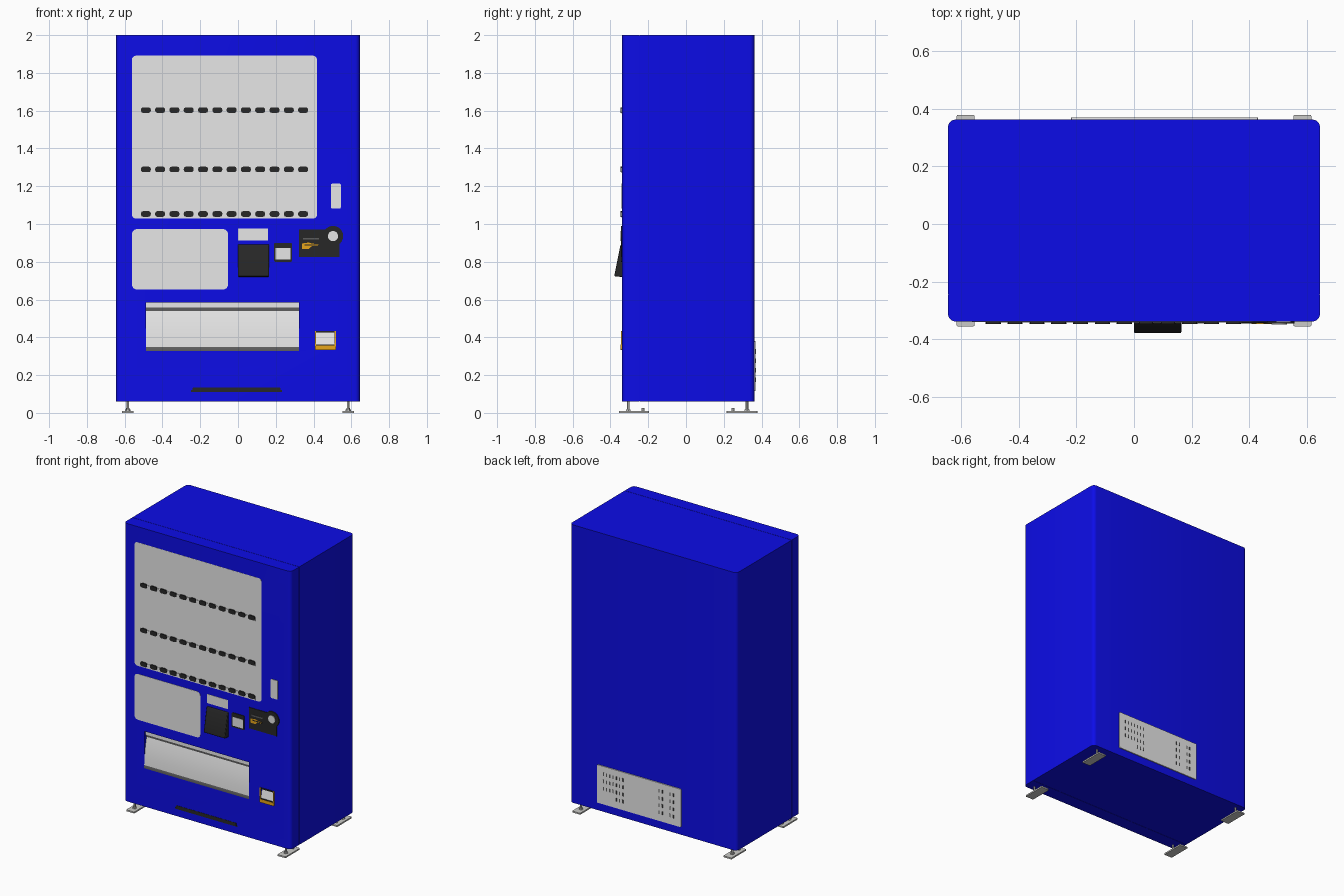
import bpy, bmesh, math

if "Cube" in bpy.data.objects:
    bpy.data.objects.remove(bpy.data.objects["Cube"])

def material(name, r, g, b):
    m = bpy.data.materials.new(name)
    m.diffuse_color = (r, g, b, 1)
    m.use_nodes = True
    m.node_tree.nodes["Principled BSDF"].inputs["Base Color"].default_value = m.diffuse_color
    return m

BLUE = material("blue_paint", 0.004, 0.004, 0.82)
LIGHT = material("light_grey", 0.8, 0.8, 0.8)
BLACK = material("black_plastic", 0.02, 0.02, 0.02)
GREY = material("dark_grey", 0.11, 0.11, 0.11)
STEEL = material("steel", 0.6, 0.6, 0.58)
GOLD = material("amber", 0.8, 0.38, 0.01)

FRONT, BACK = -0.338, 0.362     # cabinet faces

def rrect(x0, x1, y0, y1, r=0.0, n=5, corners=(1, 1, 1, 1)):
    """Rounded rectangle outline; corners run right-top, left-top, left-bottom, right-bottom."""
    pts = []
    for i, (cx, cy, sx, sy) in enumerate([(x1, y1, -1, -1), (x0, y1, 1, -1),
                                          (x0, y0, 1, 1), (x1, y0, -1, 1)]):
        if r and corners[i]:
            for k in range(n + 1):
                a = math.pi / 2 * (i + k / n)
                pts.append((cx + sx * r + r * math.cos(a), cy + sy * r + r * math.sin(a)))
        else:
            pts.append((cx, cy))
    return pts

def circle(cx, cy, r, n=24):
    return [(cx + r * math.cos(2 * math.pi * k / n), cy + r * math.sin(2 * math.pi * k / n))
            for k in range(n)]

def prism(name, outlines, axis, a, b, mat):
    """Extrude one or more 2D outlines along an axis from a to b."""
    place = {"x": lambda p, t: (t, p[0], p[1]),
             "y": lambda p, t: (p[0], t, p[1]),
             "z": lambda p, t: (p[0], p[1], t)}[axis]
    bm = bmesh.new()
    for pts in outlines:
        lo = [bm.verts.new(place(p, a)) for p in pts]
        hi = [bm.verts.new(place(p, b)) for p in pts]
        bm.faces.new(lo)
        bm.faces.new(hi[::-1])
        for i in range(len(pts)):
            j = (i + 1) % len(pts)
            bm.faces.new((lo[i], hi[i], hi[j], lo[j]))
    bmesh.ops.recalc_face_normals(bm, faces=bm.faces[:])
    me = bpy.data.meshes.new(name)
    bm.to_mesh(me)
    bm.free()
    ob = bpy.data.objects.new(name, me)
    me.materials.append(mat)
    bpy.context.collection.objects.link(ob)
    return ob

def plate(name, x0, x1, z0, z1, mat, out=0.002, r=0.0, depth=0.004):
    """Plate on the front face, standing out from it by 'out'."""
    return prism(name, [rrect(x0, x1, z0, z1, r)], "y", FRONT - out, FRONT - out + depth, mat)

# Cabinet, door and the narrow seam between them
prism("cabinet", [rrect(-0.645, 0.645, -0.244, BACK, 0.026, 5, (1, 1, 0, 0))], "z", 0.06, 2.0, BLUE)
door = prism("door", [rrect(-0.645, 0.645, FRONT, -0.246, 0.026, 5, (0, 0, 1, 1))], "z", 0.06, 2.0, BLUE)
prism("door_seal", [rrect(-0.643, 0.643, -0.247, -0.243)], "z", 0.062, 1.998, BLUE)

# Recesses cut into the door
cutter = prism("recess_cutter", [rrect(-0.487, 0.323, 0.328, 0.585), rrect(0.412, 0.514, 0.345, 0.43)],
               "y", -0.36, -0.275, BLUE)
cutter.hide_render = True
cutter.hide_viewport = True
cut = door.modifiers.new("recesses", "BOOLEAN")
cut.operation = "DIFFERENCE"
cut.solver = "EXACT"
cut.object = cutter

# Display window with shelf strips and rows of buttons
plate("display_window", -0.561, 0.418, 1.029, 1.891, LIGHT, 0.001, 0.02)
for i, z in enumerate((1.603, 1.289, 1.053)):
    plate(f"button_strip_{i + 1}", -0.515, 0.372, z - 0.018, z + 0.008, LIGHT, 0.004)
    xs = [-0.488 + 0.0757 * k for k in range(12)]
    prism(f"button_row_{i + 1}", [rrect(x - 0.0265, x + 0.0265, z - 0.015, z + 0.015, 0.012, 2) for x in xs],
          "y", FRONT - 0.008, FRONT, BLACK)

# Plain front panels
plate("poster_panel", -0.561, -0.053, 0.653, 0.973, LIGHT, 0.002, 0.026)
plate("price_display", 0.0, 0.159, 0.913, 0.976, LIGHT)
plate("side_label", 0.492, 0.545, 1.082, 1.214, LIGHT, 0.004, 0.008, 0.006)

# Note acceptor: a wedge leaning out at the bottom
note = prism("note_acceptor", [[(FRONT + 0.002, 0.72), (-0.378, 0.722), (-0.378, 0.735),
                                (-0.348, 0.885), (-0.344, 0.892), (FRONT + 0.002, 0.892)]],
             "x", 0.0, 0.164, BLACK)
bev = note.modifiers.new("soft_edges", "BEVEL")
bev.width = 0.005
bev.segments = 2

# Card reader
plate("card_reader_frame", 0.190, 0.287, 0.80, 0.90, BLACK, 0.005, 0.008, 0.007)
plate("card_reader_face", 0.198, 0.279, 0.811, 0.873, LIGHT, 0.007, 0.004)

# Coin panel with return knob and amber coin slot
plate("coin_panel", 0.323, 0.538, 0.825, 0.971, BLACK, 0.004, 0.0, 0.006)
prism("coin_knob_ring", [circle(0.503, 0.936, 0.054)], "y", FRONT - 0.007, FRONT, BLACK)
prism("coin_knob", [circle(0.503, 0.936, 0.027)], "y", FRONT - 0.010, FRONT, LIGHT)
prism("coin_slot_guide", [[(0.338, 0.868), (0.375, 0.868), (0.388, 0.882), (0.425, 0.885),
                           (0.425, 0.893), (0.388, 0.897), (0.375, 0.902), (0.338, 0.897)]],
      "y", FRONT - 0.006, FRONT, GOLD)
plate("coin_slot", 0.352, 0.425, 0.886, 0.892, BLACK, 0.007)
plate("coin_guide_bar", 0.345, 0.43, 0.917, 0.927, GREY, 0.006)

# Dispensing hatch: header, groove, leaning flap and lower lip
X0, X1 = -0.487, 0.323
prism("hatch_back", [rrect(X0, X1, 0.328, 0.585)], "y", -0.282, -0.276, LIGHT)
prism("hatch_header", [rrect(-0.325, -0.28, 0.557, 0.585)], "x", X0, X1, LIGHT)
prism("hatch_groove", [rrect(-0.318, -0.28, 0.540, 0.557)], "x", X0, X1, GREY)
prism("hatch_flap", [[(-0.285, 0.35), (-0.339, 0.35), (-0.336, 0.40), (-0.326, 0.48),
                      (-0.312, 0.542), (-0.285, 0.542)]], "x", X0, X1, LIGHT)
prism("hatch_lip", [[(-0.285, 0.328), (-0.340, 0.328), (-0.340, 0.343), (-0.336, 0.352), (-0.285, 0.352)]],
      "x", X0, X1, GREY)

# Coin return cup: dark rim, amber tray and light flap
for x in (0.407, 0.512):
    prism("coin_return_rim", [[(FRONT + 0.002, 0.345), (-0.346, 0.345), (-0.343, 0.434),
                               (FRONT + 0.002, 0.434)]], "x", x, x + 0.007, GOLD)
plate("coin_return_top_rim", 0.414, 0.512, 0.426, 0.434, BLACK, 0.005, 0.0, 0.01)
plate("coin_return_tray", 0.407, 0.519, 0.333, 0.356, GOLD, 0.008, 0.008, 0.012)
plate("coin_return_tray_line", 0.414, 0.512, 0.354, 0.361, BLACK, 0.006, 0.0, 0.01)
prism("coin_return_flap", [[(-0.28, 0.36), (-0.339, 0.36), (-0.325, 0.427), (-0.28, 0.427)]],
      "x", 0.414, 0.512, LIGHT)

# Vent slot near the bottom of the door
plate("lower_vent", -0.249, 0.233, 0.110, 0.120, BLACK, 0.001)
plate("lower_vent_centre", -0.24, 0.224, 0.110, 0.135, BLACK, 0.0015, 0.004)

# Rear service panel with small slots
prism("rear_panel", [rrect(-0.218, 0.43, 0.115, 0.38, 0.006, 2)], "y", BACK - 0.002, BACK + 0.007, LIGHT)
slots = []
for row in range(4):
    z = 0.175 + 0.05 * row
    slots += [(x, z) for x in (-0.16, -0.135, -0.075, -0.05)]
    slots += [(0.38 - 0.025 * k, z) for k in range(7) if row > 0 or k > 3]
prism("rear_vent_slots", [rrect(x - 0.004, x + 0.004, z - 0.012, z + 0.012) for x, z in slots],
      "y", BACK + 0.004, BACK + 0.0078, GREY)

# Levelling feet, mirrored left and right
for side, sx in (("left", -1), ("right", 1)):
    x = 0.584 * sx
    for end, y0, y1, post_y, bolt_y in (("front", -0.355, -0.195, -0.305, -0.228),
                                        ("rear", 0.215, 0.378, 0.323, 0.248)):
        prism(f"{end}_{side}_foot_plate", [rrect(x - 0.031, x + 0.031, y0, y1, 0.004, 2)], "z", 0, 0.010, STEEL)
        prism(f"{end}_{side}_foot_post", [circle(x, post_y, 0.007, 12)], "z", 0.005, 0.065, STEEL)
        prism(f"{end}_{side}_foot_nut", [circle(x, post_y, 0.014, 6)], "z", 0.010, 0.018, STEEL)
        prism(f"{end}_{side}_foot_bolt", [circle(x, bolt_y, 0.009, 6)], "z", 0.005, 0.026, STEEL)

# Smooth the rounded corners, keep hard edges crisp
bpy.ops.object.select_all(action="DESELECT")
for ob in bpy.context.collection.objects:
    if ob is not cutter:
        ob.select_set(True)
bpy.context.view_layer.objects.active = door
bpy.ops.object.shade_smooth_by_angle(angle=math.radians(30))
